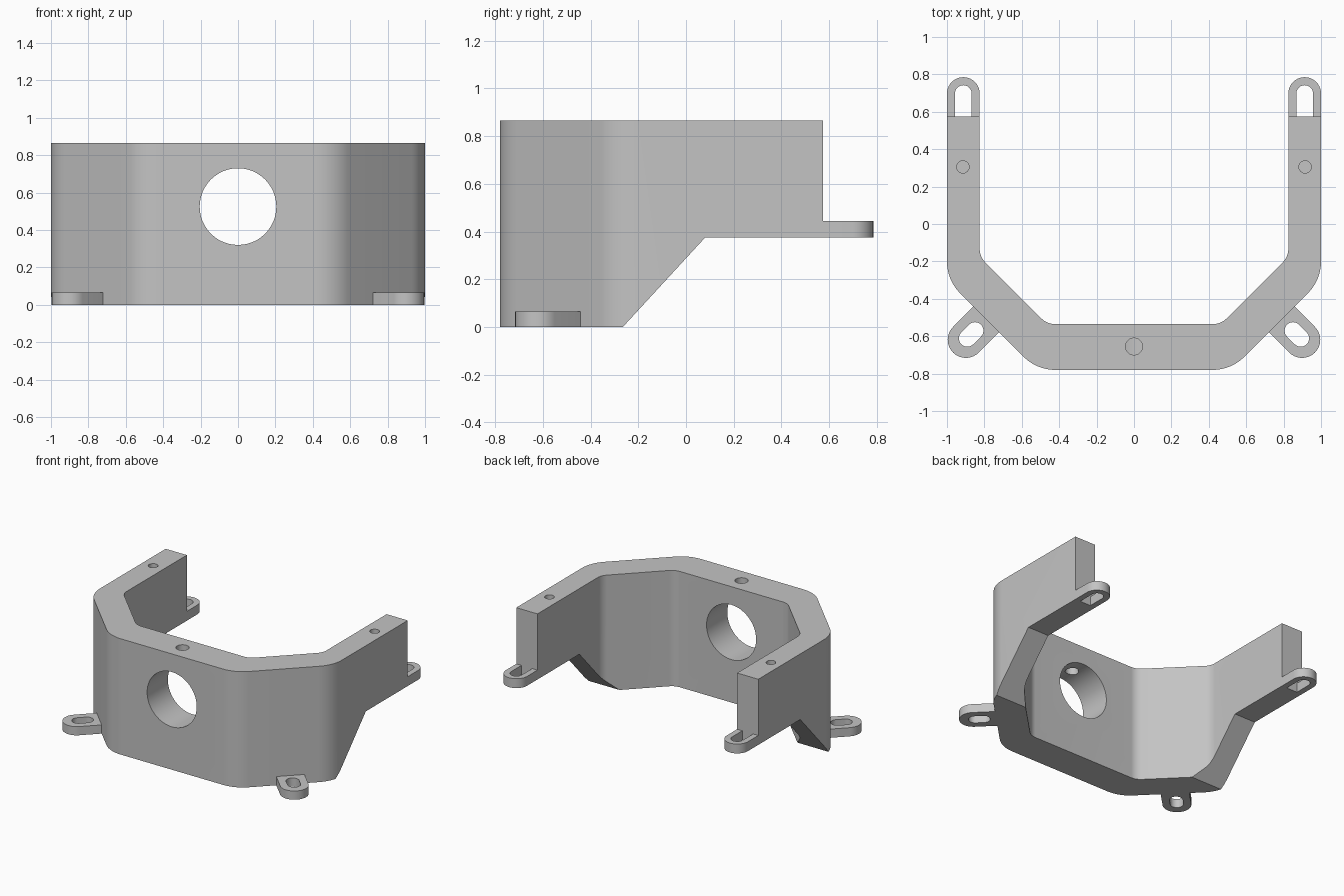
import bpy, bmesh, math
from mathutils import Vector, Matrix

if "Cube" in bpy.data.objects:
    bpy.data.objects.remove(bpy.data.objects["Cube"], do_unlink=True)

HEIGHT = 0.865
BACK = 0.575

grey = bpy.data.materials.new("plain_grey")
grey.use_nodes = True
COLOUR = (0.55, 0.55, 0.55, 1)
grey.diffuse_color = COLOUR
grey.node_tree.nodes["Principled BSDF"].inputs["Base Color"].default_value = COLOUR


def fillet(prev, corner, nxt, radius, steps=10):
    """Arc points that round off a corner of an outline."""
    p, c, n = Vector(prev), Vector(corner), Vector(nxt)
    a, b = (p - c).normalized(), (n - c).normalized()
    half = a.angle(b) / 2
    centre = c + (a + b).normalized() * radius / math.sin(half)
    start = c + a * radius / math.tan(half) - centre
    end = c + b * radius / math.tan(half) - centre
    sweep = start.angle(end)
    return [tuple(centre + (start * math.sin(sweep * (1 - i / steps)) + end * math.sin(sweep * i / steps))
                  / math.sin(sweep)) for i in range(steps + 1)]


def arc(x, y, radius, start, end, steps=20):
    angles = [math.radians(start + (end - start) * i / steps) for i in range(steps + 1)]
    return [(x + radius * math.cos(t), y + radius * math.sin(t)) for t in angles]


def prism(name, outline, low, high, matrix=Matrix()):
    """Extrude an outline from low to high, then place it."""
    bm = bmesh.new()
    face = bm.faces.new([bm.verts.new((x, y, low)) for x, y in outline])
    top = bmesh.ops.extrude_face_region(bm, geom=[face])["geom"]
    bmesh.ops.translate(bm, vec=(0, 0, high - low),
                        verts=[v for v in top if isinstance(v, bmesh.types.BMVert)])
    bm.transform(matrix)
    bmesh.ops.recalc_face_normals(bm, faces=bm.faces)
    mesh = bpy.data.meshes.new(name)
    bm.to_mesh(mesh)
    bm.free()
    mesh.materials.append(grey)
    obj = bpy.data.objects.new(name, mesh)
    bpy.context.collection.objects.link(obj)
    return obj


def activate(obj):
    bpy.ops.object.select_all(action='DESELECT')
    obj.select_set(True)
    bpy.context.view_layer.objects.active = obj


def cut(obj, cutter):
    cutter.hide_render = True
    mod = obj.modifiers.new("cut", 'BOOLEAN')
    mod.operation, mod.solver, mod.object = 'DIFFERENCE', 'EXACT', cutter
    activate(obj)
    bpy.ops.object.modifier_apply(modifier=mod.name)
    bpy.data.objects.remove(cutter, do_unlink=True)


def smooth(obj):
    activate(obj)
    bpy.ops.object.shade_smooth_by_angle(angle=math.radians(25))


def circle(x, y, radius):
    return arc(x, y, radius, 0, 360, 48)[:-1]


# Wall plan: rounded outer and inner edges of one half, then mirrored
outer = [(0, -0.78), (0.52, -0.78), (1, -0.30), (1, BACK)]
inner = [(0, -0.535), (0.465, -0.535), (0.825, -0.175), (0.825, BACK)]


def half_edge(path, radius):
    return fillet(*path[:3], radius) + fillet(*path[1:], radius) + [path[3]]


def mirrored(points):
    return [(-x, y) for x, y in reversed(points)]


out_half, in_half = half_edge(outer, 0.24), half_edge(inner, 0.1)
plan = mirrored(out_half) + out_half + in_half[::-1] + mirrored(in_half)[::-1]
body = prism("bracket_body", plan, 0, HEIGHT)

# Sloped and raised underside, cut across the full width
along_x = Matrix(((0, 0, 1, 0), (1, 0, 0, 0), (0, 1, 0, 0), (0, 0, 0, 1)))
slope = 0.375 / 0.345
under = [(-0.265 - 0.1 / slope, -0.1), (1, -0.1), (1, 0.375), (0.08, 0.375)]
cut(body, prism("underside_cutter", under, -1.2, 1.2, along_x))

# Large round opening through the front wall
along_y = Matrix.Rotation(math.pi / 2, 4, 'X')
cut(body, prism("opening_cutter", circle(0, 0.525, 0.205), 0.4, 0.9, along_y))

# Screw holes in the top edge
for x, y, r in ((0, -0.655, 0.045), (0.915, 0.305, 0.033), (-0.915, 0.305, 0.033)):
    cut(body, prism("screw_cutter", circle(x, y, r), 0.65, 1, Matrix()))
smooth(body)

# Mounting lugs on both sides
for side, sign in (("left", 1), ("right", -1)):
    flip = Matrix.Scale(sign, 4, (1, 0, 0))

    # Back lug: open loop meeting the end of the arm
    loop = [(1, BACK)] + arc(0.9125, 0.6975, 0.0875, 0, 180) + [(0.825, BACK), (0.868, BACK)]
    loop += arc(0.9125, 0.6975, 0.0445, 180, 0) + [(0.957, BACK)]
    smooth(prism("back_lug_" + side, loop, 0.375, 0.445, flip))

    # Front lug: slotted tab standing out from the diagonal wall
    place = flip @ Matrix.Translation((0.79, -0.51, 0)) @ Matrix.Rotation(-math.pi / 4, 4, 'Z')
    tab = [(0, -0.097)] + arc(0.154, 0, 0.097, -90, 90) + [(0, 0.097)]
    slot = arc(0.143, 0, 0.045, -90, 90) + arc(0.085, 0, 0.045, 90, 270)
    lug = prism("front_lug_" + side, tab, 0, 0.065, place)
    cut(lug, prism("slot_cutter", slot, -0.1, 0.2, place))
    smooth(lug)
